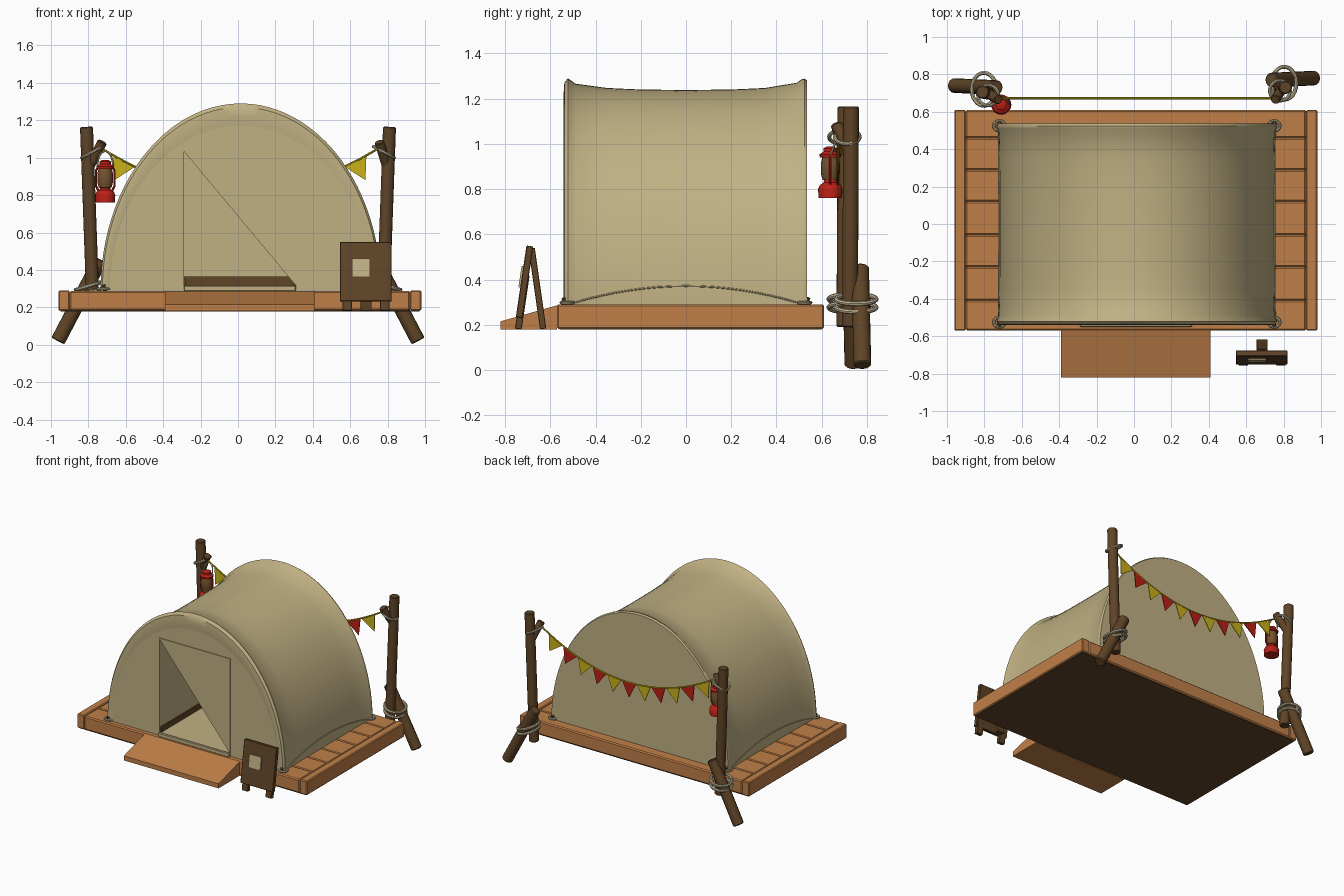
import bpy, bmesh, math
from mathutils import Vector, Matrix

if "Cube" in bpy.data.objects:
    bpy.data.objects.remove(bpy.data.objects["Cube"])

CX = 0.015      # tent centre line
BASE = 0.29     # deck height


def material(name, rgb):
    m = bpy.data.materials.new(name)
    m.diffuse_color = (*rgb, 1)
    m.use_nodes = True
    m.node_tree.nodes["Principled BSDF"].inputs["Base Color"].default_value = m.diffuse_color
    return m


CANVAS = material("canvas tan", (0.53, 0.44, 0.23))
WOOD = material("deck wood", (0.53, 0.215, 0.065))
LOG = material("dark wood", (0.115, 0.058, 0.02))
ROPE = material("rope cream", (0.55, 0.48, 0.31))
RED = material("red", (0.5, 0.014, 0.008))
YELLOW = material("yellow", (0.58, 0.44, 0.01))
GLASS = material("lantern amber brown", (0.18, 0.085, 0.03))


def finish(bm, name, *mats, fix=True):
    if fix:
        bmesh.ops.recalc_face_normals(bm, faces=bm.faces)
    me = bpy.data.meshes.new(name)
    bm.to_mesh(me)
    bm.free()
    for m in mats:
        me.materials.append(m)
    ob = bpy.data.objects.new(name, me)
    bpy.context.collection.objects.link(ob)
    return ob


def box(name, mat, lo, hi, bevel=0.0, rot=None):
    bm = bmesh.new()
    lo, hi = Vector(lo), Vector(hi)
    bmesh.ops.create_cube(bm, size=1)
    bmesh.ops.scale(bm, vec=hi - lo, verts=bm.verts)
    if bevel:
        bmesh.ops.bevel(bm, geom=bm.edges[:], offset=bevel, segments=1, affect='EDGES')
    if rot:
        bmesh.ops.rotate(bm, matrix=Matrix.Rotation(rot, 3, 'X'), verts=bm.verts)
    bmesh.ops.translate(bm, vec=(lo + hi) / 2, verts=bm.verts)
    return finish(bm, name, mat)


def prism(name, mat, pts, offset):
    """Extrude a flat outline of 3D points along offset."""
    bm = bmesh.new()
    f = bm.faces.new([bm.verts.new(p) for p in pts])
    new = bmesh.ops.extrude_face_region(bm, geom=[f])["geom"]
    bmesh.ops.translate(bm, vec=offset, verts=[v for v in new if isinstance(v, bmesh.types.BMVert)])
    return finish(bm, name, mat)


def log(name, mat, a, b, r):
    a, b = Vector(a), Vector(b)
    bm = bmesh.new()
    bmesh.ops.create_cone(bm, cap_ends=True, segments=16, radius1=r, radius2=r, depth=(b - a).length)
    caps = [e for e in bm.edges if abs(e.verts[0].co.z - e.verts[1].co.z) < 1e-5]
    bmesh.ops.bevel(bm, geom=caps, offset=r * 0.15, segments=1, affect='EDGES')
    q = (b - a).to_track_quat('Z', 'Y').to_matrix().to_4x4()
    bmesh.ops.transform(bm, matrix=Matrix.Translation((a + b) / 2) @ q, verts=bm.verts)
    return finish(bm, name, mat)


def tube(name, mat, pts, r, cyclic=False):
    cu = bpy.data.curves.new(name, 'CURVE')
    cu.dimensions = '3D'
    cu.bevel_depth, cu.bevel_resolution, cu.use_fill_caps = r, 2, True
    sp = cu.splines.new('POLY')
    sp.points.add(len(pts) - 1)
    for p, co in zip(sp.points, pts):
        p.co = (*co, 1)
    sp.use_cyclic_u = cyclic
    cu.materials.append(mat)
    ob = bpy.data.objects.new(name, cu)
    bpy.context.collection.objects.link(ob)
    bpy.ops.object.select_all(action='DESELECT')
    ob.select_set(True)
    bpy.context.view_layer.objects.active = ob
    bpy.ops.object.convert(target='MESH')
    return bpy.context.object


def loop(name, centre, rx, ry, r, tilt=0.0):
    pts = [(centre[0] + rx * math.cos(t), centre[1] + ry * math.sin(t), centre[2] + tilt * math.cos(t))
           for t in (math.tau * i / 24 for i in range(24))]
    return tube(name, ROPE, pts, r, True)


def lathe(name, mat, profile, centre, n=20):
    bm = bmesh.new()
    vs = [bm.verts.new((r, 0, z)) for r, z in profile]
    es = [bm.edges.new(p) for p in zip(vs, vs[1:])]
    bmesh.ops.spin(bm, geom=vs + es, cent=(0, 0, 0), axis=(0, 0, 1), angle=math.tau, steps=n)
    bmesh.ops.remove_doubles(bm, verts=bm.verts, dist=1e-5)
    bmesh.ops.translate(bm, vec=centre, verts=bm.verts)
    return finish(bm, name, mat)


def arch(y, a, h, n=48):
    return [(CX + a * math.cos(math.pi * i / n), y, BASE + h * math.sin(math.pi * i / n)) for i in range(n + 1)]


# Deck: planks, end boards, dark underside, entry ramp
ys = [-0.57, -0.41, -0.23, -0.06, 0.12, 0.29, 0.46, 0.61]
for i, (y0, y1) in enumerate(zip(ys, ys[1:])):
    box(f"deck_plank_{i}", WOOD, (-0.90, y0, 0.183), (0.92, y1, BASE - 0.003), 0.008)
for side, x in (("left", -0.96), ("right", 0.92)):
    box(f"{side}_end_board", WOOD, (x, -0.57, 0.182), (x + 0.06, 0.61, BASE), 0.006)
box("deck_underside", LOG, (-0.95, -0.56, 0.178), (0.97, 0.60, 0.184))
prism("entry_ramp", WOOD, [(-0.39, -0.82, 0.18), (-0.39, -0.82, 0.215), (-0.39, -0.57, BASE - 0.004), (-0.39, -0.57, 0.18)],
      (0.80, 0, 0))

# Tent skin: arches lofted front to back with rolled rims and a sagging roof
sections = [(-0.535, .70, .88), (-0.541, .722, .935), (-0.538, .74, .98), (-0.522, .75, 1.0), (-0.505, .745, .988),
            (-0.49, .74, .976), (-0.35, .738, .957), (-0.2, .737, .95), (0, .737, .948), (0.2, .737, .95),
            (0.35, .738, .957), (0.49, .74, .98), (0.51, .748, .995), (0.525, .75, .998), (0.536, .746, .99)]
bm = bmesh.new()
rows = [[bm.verts.new(p) for p in arch(*s)] for s in sections]
for r0, r1 in zip(rows, rows[1:]):
    for i in range(len(r0) - 1):
        bm.faces.new((r0[i], r0[i + 1], r1[i + 1], r1[i]))
bm.faces.new(rows[-1])
finish(bm, "tent_skin", CANVAS)

# Curved hem along each long side of the tent
for side, s in (("left", -1), ("right", 1)):
    hem = []
    for i in range(17):
        y = -0.5 + i / 16
        h = 0.075 * (1 - (2 * y) ** 2) + 0.006
        hem.append((CX + s * 0.739 * math.sqrt(1 - (h / 0.95) ** 2), y, BASE + h))
    tube(f"{side}_hem", CANVAS, hem, 0.004)

# Front panel with triangular door opening, and the closed half of the door
DL, DR, DB, DT, FY = -0.29, 0.31, 0.315, 1.035, -0.535
bm = bmesh.new()
for pts in (arch(FY, .70, .88), [(DL, FY, DB), (DL, FY, DT), (DR, FY, DB)]):
    vs = [bm.verts.new(p) for p in pts]
    for i, v in enumerate(vs):
        bm.edges.new((v, vs[(i + 1) % len(vs)]))
bmesh.ops.triangle_fill(bm, use_beauty=True, use_dissolve=False, edges=bm.edges[:], normal=(0, -1, 0))
finish(bm, "front_panel", CANVAS, fix=False)
prism("door_flap", CANVAS, [(DL, FY, DT), (DR, FY, DT), (DR, FY, DB)], (0, -0.006, 0))
box("door_sill", CANVAS, (DL, -0.55, 0.285), (DR, -0.53, 0.316), 0.004)

# Interior: walls, roof and floor, with a brown skirting
bm = bmesh.new()
bmesh.ops.create_cube(bm, size=1)
bmesh.ops.scale(bm, vec=(DR - DL, 1.03, DT - 0.31), verts=bm.verts)
bmesh.ops.translate(bm, vec=((DL + DR) / 2, -0.02, (DT + 0.31) / 2), verts=bm.verts)
bmesh.ops.delete(bm, geom=[f for f in bm.faces if f.normal.y < -0.5], context='FACES')
bmesh.ops.reverse_faces(bm, faces=bm.faces)
finish(bm, "tent_interior", CANVAS, fix=False)
box("back_skirting", LOG, (DL, 0.48, 0.31), (DR, 0.49, 0.365))
for side, x in (("left", DL), ("right", DR - 0.01)):
    box(f"{side}_skirting", LOG, (x, -0.52, 0.31), (x + 0.01, 0.49, 0.35))

# Corner pegs and rope rings
for sx in (-1, 1):
    for sy in (-1, 1):
        x, y = CX + sx * 0.735, sy * 0.525
        loop(f"corner_ring_{sx}_{sy}", (x, y, 0.298), 0.03, 0.026, 0.008)
        log(f"corner_peg_{sx}_{sy}", LOG, (x - sx * 0.01, y, 0.285), (x, y + sy * 0.015, 0.32), 0.011)

# Rear posts with ground struts, cross pegs and lashings
for side, s, py, sy in (("left", -1, 0.70, 0.74), ("right", 1, 0.725, 0.78)):
    log(f"{side}_post", LOG, (s * 0.775, py, 0.19), (s * 0.81, py + 0.005, 1.165), 0.035)
    log(f"{side}_strut", LOG, (s * 0.963, sy, 0.02), (s * 0.735, sy - 0.01, 0.455), 0.039)
    px = 0.725 if s < 0 else 0.755
    log(f"{side}_cross_peg", LOG, (s * 0.80, py + 0.01, 0.94), (s * px, 0.665, 1.085), 0.026)
    for k, dz in enumerate((-0.018, 0.018)):
        loop(f"{side}_lashing_{k}", (s * 0.802, (py + sy) / 2, 0.295 + dz), 0.066, 0.088, 0.011, -s * 0.02)
    loop(f"{side}_top_lashing", (s * 0.78, py - 0.012, 1.03), 0.055, 0.055, 0.009, -s * 0.03)


# Bunting: sagging cord with alternating flags
def cord_z(x):
    return 0.82 + 0.42 * (x - 0.01) ** 2


xs = [-0.74 + 1.5 * i / 32 for i in range(33)]
tube("bunting_cord", YELLOW, [(x, 0.672, cord_z(x)) for x in xs], 0.006)
step = 1.36 / 11
for i in range(11):
    x0 = -0.67 + i * step
    a, b = Vector((x0, 0.669, cord_z(x0))), Vector((x0 + step, 0.669, cord_z(x0 + step)))
    d = (b - a).normalized()
    a, b = a + d * 0.004, b - d * 0.004
    tip = (a + b) / 2 + Vector((d.z, 0, -d.x)) * 0.115
    prism(f"flag_{i}", RED if i % 2 else YELLOW, [a, b, tip], (0, 0.006, 0))

# Lantern hanging from the left post
L = (-0.71, 0.638, 0)
lathe("lantern_base", RED, [(0, .76), (.052, .76), (.054, .80), (.046, .818), (.03, .828), (.028, .84), (0, .84)], L)
lathe("lantern_glass", GLASS, [(0, .835), (.034, .84), (.042, .87), (.042, .915), (.034, .945), (0, .945)], L)
lathe("lantern_cap", RED, [(0, .94), (.046, .94), (.048, .953), (.03, .965), (.03, .98), (.018, .987), (0, .988)], L)
for s in (-1, 1):
    tube(f"lantern_rail_{s}", RED, [(L[0] + s * .035, L[1], .82), (L[0] + s * .05, L[1], .85),
                                    (L[0] + s * .05, L[1], .93), (L[0] + s * .035, L[1], .955)], 0.006)
tube("lantern_handle", ROPE, [(L[0] + .042 * math.cos(t), L[1] + .035 * math.sin(t), .95 + .085 * math.sin(t))
                              for t in (math.pi * i / 12 for i in range(13))], 0.005)

# Easel sign beside the ramp
tilt = -math.atan2(0.055, 0.37)
box("sign_board", LOG, (0.545, -0.729, 0.23), (0.82, -0.699, 0.55), 0.003, tilt)
for k, x in enumerate((0.56, 0.76)):
    box(f"sign_front_leg_{k}", LOG, (x, -0.739, 0.18), (x + 0.05, -0.709, 0.42), 0.002, tilt)
box("sign_back_leg", LOG, (0.655, -0.671, 0.18), (0.715, -0.643, 0.54), 0.002, math.atan2(0.05, 0.35))
box("sign_notice", CANVAS, (0.61, -0.734, 0.365), (0.705, -0.726, 0.46), 0, tilt)

# Smooth shading with sharp edges kept
bpy.ops.object.select_all(action='SELECT')
bpy.context.view_layer.objects.active = bpy.data.objects["tent_skin"]
bpy.ops.object.shade_smooth_by_angle(angle=math.radians(35))
